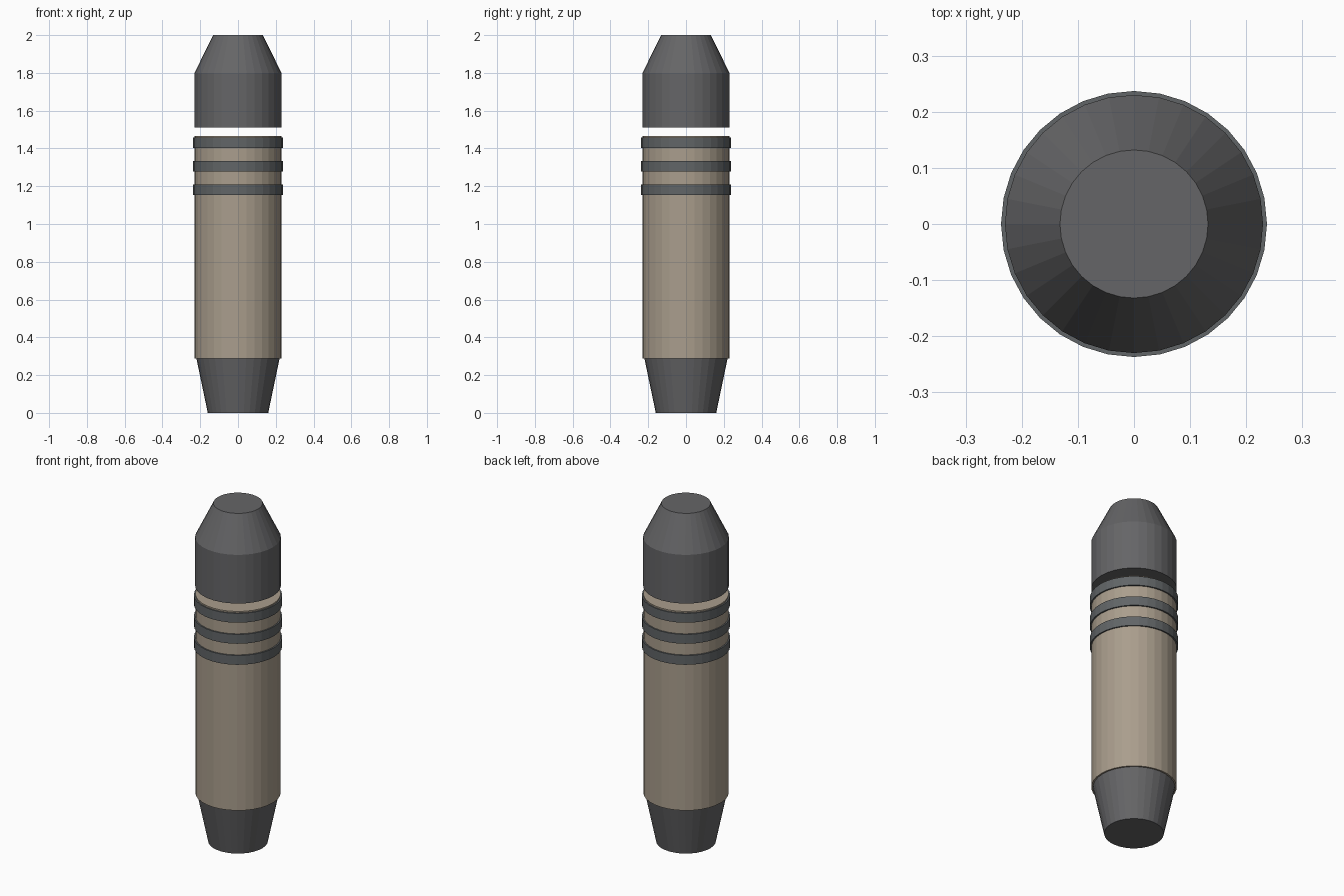
import bpy, bmesh, math

if "Cube" in bpy.data.objects:
    bpy.data.objects.remove(bpy.data.objects["Cube"])

SIDES = 32


def material(name, rgb):
    m = bpy.data.materials.new(name)
    m.diffuse_color = (*rgb, 1.0)
    m.use_nodes = True
    m.node_tree.nodes["Principled BSDF"].inputs["Base Color"].default_value = m.diffuse_color
    return m


DARK = material("dark_grey", (0.13, 0.13, 0.135))
BAND = material("band_grey", (0.12, 0.13, 0.135))
TAN = material("tan", (0.40, 0.34, 0.265))


def lathe(name, profile, mat):
    """Closed flat-faced solid of revolution from (radius, z) points, bottom to top."""
    bm = bmesh.new()
    loops = []
    for r, z in profile:
        loops.append([bm.verts.new((r * math.cos(a), r * math.sin(a), z))
                      for a in (2 * math.pi * i / SIDES for i in range(SIDES))])
    for lower, upper in zip(loops, loops[1:]):
        for i in range(SIDES):
            j = (i + 1) % SIDES
            bm.faces.new((lower[i], lower[j], upper[j], upper[i]))
    bm.faces.new(loops[0][::-1])
    bm.faces.new(loops[-1])
    mesh = bpy.data.meshes.new(name)
    bm.to_mesh(mesh)
    bm.free()
    mesh.materials.append(mat)
    obj = bpy.data.objects.new(name, mesh)
    bpy.context.collection.objects.link(obj)
    return obj


# Tapered foot, slightly narrower than the body it meets
lathe("tapered_base", [(0.16, 0.0), (0.22, 0.287)], DARK)

# Main barrel
lathe("body", [(0.229, 0.287), (0.229, 1.465)], TAN)

# Three raised bands near the top of the barrel
for i in range(3):
    z = 1.153 + 0.1245 * i
    lathe(f"band_{i + 1}", [(0.237, z), (0.237, z + 0.055)], BAND)

# Cap with sloped shoulder, separated from the barrel by a gap
lathe("cap", [(0.23, 1.512), (0.23, 1.80), (0.132, 2.0)], DARK)
